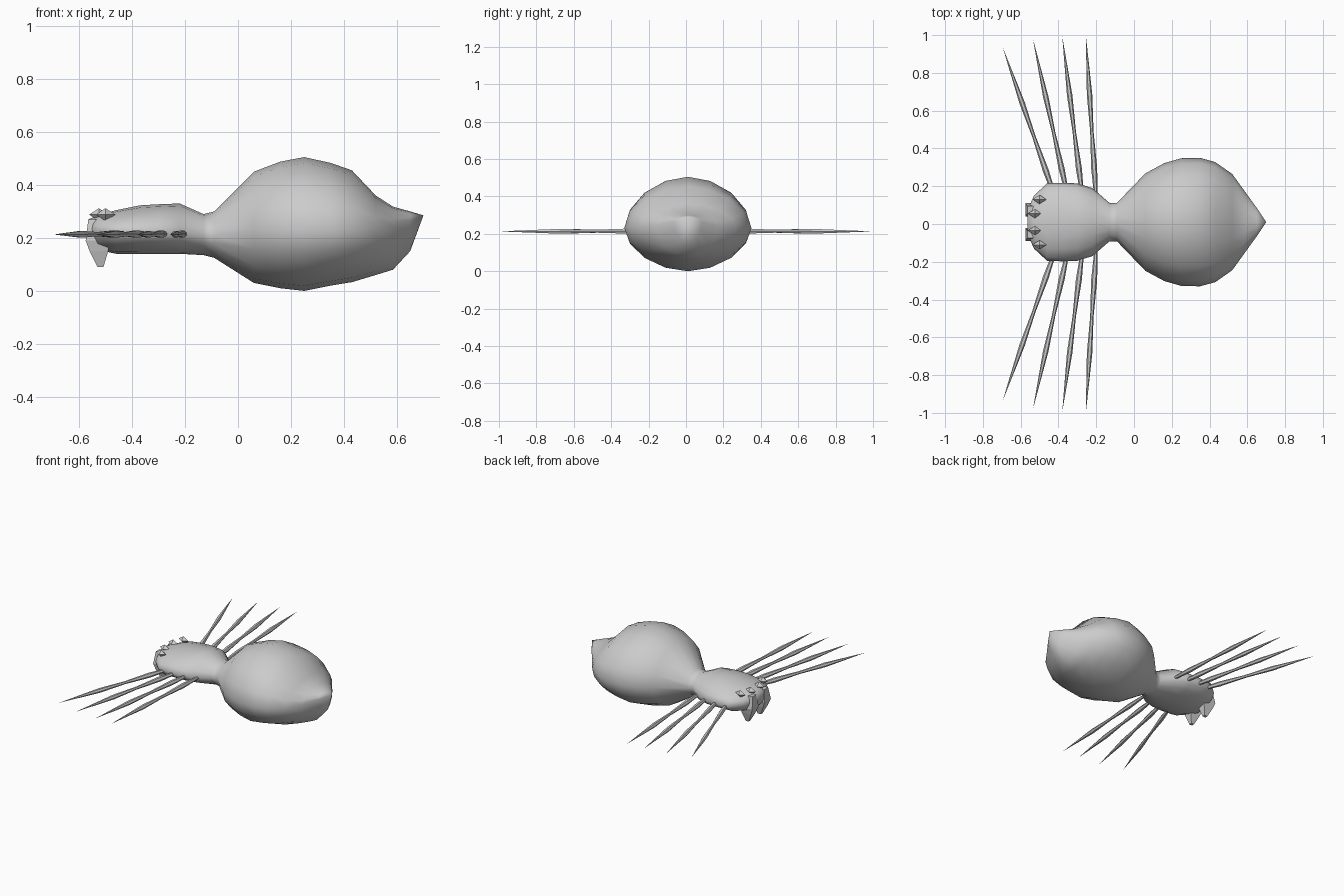
import bpy, bmesh, math
from mathutils import Vector

if "Cube" in bpy.data.objects:
    bpy.data.objects.remove(bpy.data.objects["Cube"], do_unlink=True)

grey = bpy.data.materials.new("plain grey")
grey.use_nodes = True
grey.diffuse_color = (0.6, 0.6, 0.6, 1)
grey.node_tree.nodes["Principled BSDF"].inputs["Base Color"].default_value = (0.6, 0.6, 0.6, 1)

MID_Y = 0.01


def finish(bm, name, smooth=False):
    bmesh.ops.recalc_face_normals(bm, faces=bm.faces)
    mesh = bpy.data.meshes.new(name)
    bm.to_mesh(mesh)
    bm.free()
    mesh.materials.append(grey)
    for p in mesh.polygons:
        p.use_smooth = smooth
    obj = bpy.data.objects.new(name, mesh)
    bpy.context.collection.objects.link(obj)
    return obj


def skin(rings, name, smooth=False):
    """Join equal rings of points into a closed, capped tube."""
    bm = bmesh.new()
    loops = [[bm.verts.new(p) for p in ring] for ring in rings]
    n = len(loops[0])
    for a, b in zip(loops, loops[1:]):
        for i in range(n):
            j = (i + 1) % n
            bm.faces.new((a[i], a[j], b[j], b[i]))
    bm.faces.new(loops[0])
    bm.faces.new(loops[-1])
    bmesh.ops.remove_doubles(bm, verts=bm.verts, dist=0.0005)
    return finish(bm, name, smooth)


def body_ring(x, half, top, bottom, side, n=16):
    """Rounded cross-section; 'side' is the height of its widest line."""
    ring = []
    for i in range(n):
        t = math.tau * i / n
        c, s = (math.copysign(abs(f) ** 1.08, f) for f in (math.cos(t), math.sin(t)))
        ring.append((x, MID_Y + half * c, side + s * (top - side if s > 0 else side - bottom)))
    return ring


# Head, waist and abdomen: x, half width, top, bottom, widest height
stations = [
    (-0.565, 0.06, 0.27, 0.19, 0.23),
    (-0.53, 0.14, 0.285, 0.155, 0.23),
    (-0.46, 0.205, 0.305, 0.14, 0.225),
    (-0.37, 0.208, 0.323, 0.14, 0.22),
    (-0.30, 0.205, 0.327, 0.14, 0.22),
    (-0.22, 0.18, 0.33, 0.14, 0.22),
    (-0.13, 0.102, 0.29, 0.135, 0.21),
    (-0.09, 0.102, 0.30, 0.125, 0.21),
    (0.06, 0.258, 0.45, 0.03, 0.23),
    (0.16, 0.312, 0.488, 0.01, 0.23),
    (0.25, 0.338, 0.505, 0.0, 0.23),
    (0.35, 0.34, 0.483, 0.02, 0.23),
    (0.43, 0.318, 0.455, 0.033, 0.235),
    (0.52, 0.255, 0.36, 0.06, 0.24),
    (0.585, 0.165, 0.318, 0.08, 0.245),
    (0.65, 0.075, 0.30, 0.15, 0.265),
    (0.70, 0.0, 0.285, 0.285, 0.285),
]
skin([body_ring(*s) for s in stations], "body", smooth=True)

# Legs: root x and tip (x, y), mirrored; each swells twice along its length
legs = {"front": (-0.41, -0.695, 0.935), "second": (-0.345, -0.535, 0.98),
        "third": (-0.27, -0.38, 0.995), "rear": (-0.20, -0.255, 1.0)}
swell = [(0, 0.008), (0.2, 0.016), (0.42, 0.009), (0.64, 0.0145), (1, 0)]
for label, (root_x, tip_x, tip_y) in legs.items():
    for side, sign in (("left", 1), ("right", -1)):
        root = Vector((root_x, sign * 0.12, 0.215))
        tip = Vector((tip_x, sign * tip_y, 0.213))
        along = (tip - root).normalized()
        across = along.cross(Vector((0, 0, 1)))
        rings = []
        for t, r in swell:
            c = root.lerp(tip, t)
            rings.append([c + r * (across * math.cos(a) + Vector((0, 0, math.sin(a))))
                          for a in (math.tau * k / 6 for k in range(6))])
        skin(rings, f"{label}_leg_{side}")

# Fangs: tapered wedges hanging under the front of the head
fang = [(0.27, -0.565, -0.51, 0.02), (0.19, -0.575, -0.485, 0.035),
        (0.15, -0.56, -0.49, 0.027), (0.09, -0.53, -0.508, 0.01)]
for side, sign in (("left", 1), ("right", -1)):
    y = MID_Y + sign * 0.065
    skin([[(x0, y - w, z), (x1, y - w, z), (x1, y + w, z), (x0, y + w, z)]
          for z, x0, x1, w in fang], f"fang_{side}")

# Eyes: small octahedra in an arc across the brow
for label, x, dy in (("inner", -0.525, 0.045), ("outer", -0.50, 0.12)):
    for side, sign in (("left", 1), ("right", -1)):
        bm = bmesh.new()
        c = Vector((x, MID_Y + sign * dy, 0.288))
        ring = [bm.verts.new(c + Vector(d)) for d in
                ((0.037, 0, 0), (0, 0.024, 0), (-0.037, 0, 0), (0, -0.024, 0))]
        for h in (0.024, -0.024):
            pole = bm.verts.new(c + Vector((0, 0, h)))
            for a, b in zip(ring, ring[1:] + ring[:1]):
                bm.faces.new((a, b, pole))
        finish(bm, f"{label}_eye_{side}")
